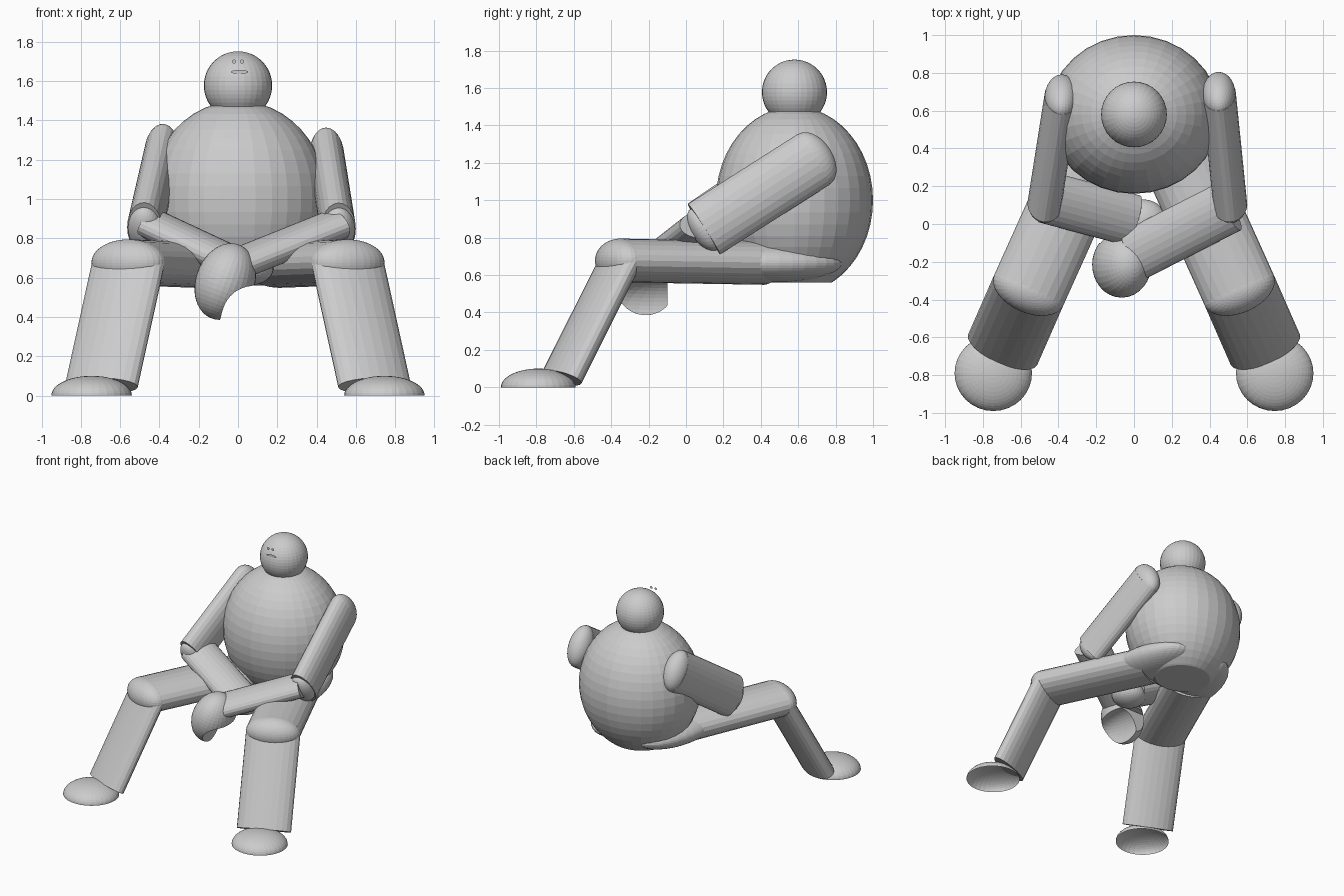
import bpy, bmesh, math
from mathutils import Vector, Matrix

if "Cube" in bpy.data.objects:
    bpy.data.objects.remove(bpy.data.objects["Cube"])


def finish(name, bm, floor=None):
    # optional flat cut at a given height, then make the object
    if floor is not None:
        geom = bm.verts[:] + bm.edges[:] + bm.faces[:]
        cut = bmesh.ops.bisect_plane(bm, geom=geom, plane_co=(0, 0, floor),
                                     plane_no=(0, 0, 1), clear_inner=True)
        edges = [e for e in cut["geom_cut"] if isinstance(e, bmesh.types.BMEdge)]
        if edges:
            bmesh.ops.holes_fill(bm, edges=edges, sides=0)
    mesh = bpy.data.meshes.new(name)
    bm.to_mesh(mesh)
    bm.free()
    ob = bpy.data.objects.new(name, mesh)
    bpy.context.collection.objects.link(ob)
    return ob


def frame(axis, wide):
    # z along the limb, x along its wide side
    z = Vector(axis).normalized()
    w = Vector(wide)
    x = (w - z * w.dot(z)).normalized()
    y = z.cross(x)
    return Matrix((x, y, z)).transposed().to_4x4()


def ball(name, centre, radii, rot=Matrix(), floor=None):
    bm = bmesh.new()
    m = Matrix.Translation(centre) @ rot @ Matrix.Diagonal((*radii, 1))
    bmesh.ops.create_uvsphere(bm, u_segments=32, v_segments=24, radius=1, matrix=m)
    return finish(name, bm, floor)


def tube(name, a, b, wide, rw, rt, floor=None):
    a, b = Vector(a), Vector(b)
    m = (Matrix.Translation((a + b) / 2) @ frame(b - a, wide)
         @ Matrix.Diagonal((rw, rt, (b - a).length, 1)))
    bm = bmesh.new()
    bmesh.ops.create_cone(bm, cap_ends=True, segments=24, radius1=1, radius2=1,
                          depth=1, matrix=m)
    return finish(name, bm, floor)


# body and head
ball("body", (0, 0.58, 1.0), (0.455, 0.42, 0.5), floor=0.56)
ball("head", (0, 0.58, 1.578), (0.174, 0.174, 0.174))

# flat face pieces just in front of the head
for name, x, z, w, h in (("left_eye", -0.02, 1.70, 0.01, 0.01),
                         ("right_eye", 0.02, 1.70, 0.01, 0.01),
                         ("mouth", 0.008, 1.647, 0.045, 0.01)):
    bm = bmesh.new()
    m = (Matrix.Translation((x, 0.41, z)) @ Matrix.Rotation(math.pi / 2, 4, 'X')
         @ Matrix.Diagonal((w, h, 1, 1)))
    bmesh.ops.create_circle(bm, cap_ends=True, segments=16, radius=1, matrix=m)
    finish(name, bm)

# legs
for side, s in (("left", -1), ("right", 1)):
    hip = Vector((s * 0.21, 0.42, 0.665))
    knee = Vector((s * 0.557, -0.35, 0.678))
    ankle = Vector((s * 0.695, -0.665, 0.05))
    across = (0.91, s * 0.41, 0)
    tube(side + "_thigh", hip, knee, across, 0.2, 0.117)
    ball(side + "_hip", (s * 0.23, 0.46, 0.665), (0.2, 0.38, 0.105),
         Matrix.Rotation(s * 0.2, 4, 'Z'))
    ball(side + "_knee", knee, (0.2, 0.12, 0.117),
         Matrix.Rotation(s * 0.42, 4, 'Z'))
    tube(side + "_shin", knee, ankle, across, 0.2, 0.085, floor=0)
    ball(side + "_foot", (s * 0.745, -0.79, 0), (0.205, 0.2, 0.1), floor=0)

# arms, posed a little differently on each side
arms = {
    "left": ((-0.385, 0.67, 1.24), (-0.475, 0.10, 0.85), (-0.46, 0.14, 0.88),
             (-0.01, 0.02, 0.67), (0.4, 0.85, 0.1)),
    "right": ((0.45, 0.685, 1.22), (0.51, 0.096, 0.845), (0.5, 0.09, 0.87),
              (0.0, -0.165, 0.67), (-0.4, 0.85, 0.1)),
}
for side, (shoulder, elbow, fore, wrist, wide) in arms.items():
    shoulder, elbow = Vector(shoulder), Vector(elbow)
    down = (0, 0.54, -0.84)
    tube(side + "_upper_arm", shoulder, elbow, down, 0.16, 0.09)
    turn = frame(elbow - shoulder, down)
    ball(side + "_shoulder", shoulder, (0.158, 0.088, 0.10), turn)
    ball(side + "_elbow", elbow, (0.13, 0.085, 0.07), turn)
    tube(side + "_forearm", fore, wrist, wide, 0.14, 0.078)

# curled hands: the right one hooks down over the left
ball("left_hand", (0.05, 0.0, 0.645), (0.13, 0.13, 0.085))
hand = ball("right_hand", (-0.065, -0.215, 0.58), (0.15, 0.175, 0.2),
            Matrix.Rotation(0.35, 4, 'Y'))
palm = ball("palm_cutter", (0.04, -0.1, 0.42), (0.145, 0.4, 0.165),
            Matrix.Rotation(-0.2, 4, 'Y'))
bm = bmesh.new()
bmesh.ops.create_cube(bm, size=1, matrix=Matrix.Translation((0, 0.4, 0.1)))
back = finish("hand_back_cutter", bm)
for cutter in (palm, back):
    cutter.hide_render = True
    mod = hand.modifiers.new(cutter.name, 'BOOLEAN')
    mod.operation = 'DIFFERENCE'
    mod.solver = 'EXACT'
    mod.object = cutter
